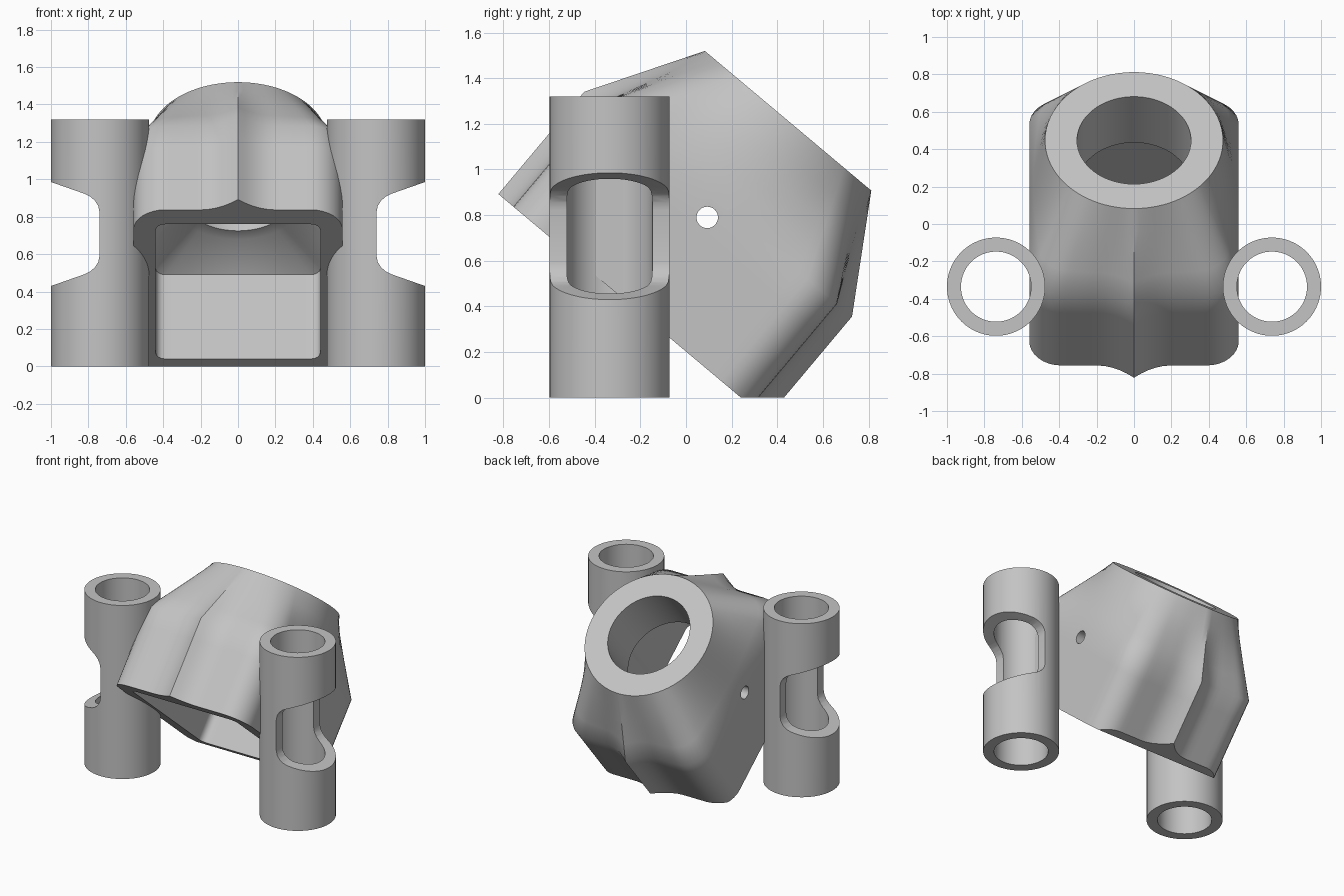
import bpy, bmesh, math
from mathutils import Vector, Matrix

if "Cube" in bpy.data.objects:
    bpy.data.objects.remove(bpy.data.objects["Cube"], do_unlink=True)

grey = bpy.data.materials.new("plain grey")
grey.use_nodes = True
grey.diffuse_color = (0.55, 0.55, 0.55, 1)
grey.node_tree.nodes["Principled BSDF"].inputs["Base Color"].default_value = grey.diffuse_color


def loft(name, rings, matrix=Matrix(), closed=False):
    """Skin matching rings of points; cap the ends, or join last to first."""
    bm = bmesh.new()
    loops = [[bm.verts.new(p) for p in ring] for ring in rings]
    pairs = list(zip(loops, loops[1:]))
    if closed:
        pairs.append((loops[-1], loops[0]))
    else:
        bm.faces.new(loops[0])
        bm.faces.new(loops[-1])
    n = len(loops[0])
    for a, b in pairs:
        for i in range(n):
            j = (i + 1) % n
            bm.faces.new((a[i], a[j], b[j], b[i]))
    bm.transform(matrix)
    bmesh.ops.recalc_face_normals(bm, faces=bm.faces)
    mesh = bpy.data.meshes.new(name)
    bm.to_mesh(mesh)
    bm.free()
    mesh.materials.append(grey)
    obj = bpy.data.objects.new(name, mesh)
    bpy.context.collection.objects.link(obj)
    return obj


def cut(obj, *cutters):
    """Subtract each cutter, then remove it."""
    bpy.ops.object.select_all(action='DESELECT')
    bpy.context.view_layer.objects.active = obj
    obj.select_set(True)
    for cutter in cutters:
        cutter.hide_render = True
        mod = obj.modifiers.new("cut", 'BOOLEAN')
        mod.operation = 'DIFFERENCE'
        mod.solver = 'EXACT'
        mod.object = cutter
        bpy.ops.object.modifier_apply(modifier=mod.name)
        bpy.data.objects.remove(cutter, do_unlink=True)
    bpy.ops.object.shade_smooth_by_angle(angle=math.radians(36))


def circle(r, n=96):
    return [Vector((r * math.cos(2 * math.pi * i / n), r * math.sin(2 * math.pi * i / n), 0))
            for i in range(n)]


def section(hx, hy, r, ridge=0.0, reach=0.2, steps=20, arc=8):
    """Rounded rectangle with a pointed ridge on its two short sides."""
    corners = []
    for k, (sx, sy) in enumerate(((1, 1), (-1, 1), (-1, -1), (1, -1))):
        for i in range(arc + 1):
            a = math.pi / 2 * (k + i / arc)
            corners.append(Vector((sx * (hx - r) + r * math.cos(a),
                                   sy * (hy - r) + r * math.sin(a), 0)))
    points = []
    for i, p in enumerate(corners):
        points.append(p)
        if i % (arc + 1) == arc:
            q = corners[(i + 1) % len(corners)]
            points += [p.lerp(q, s / steps) for s in range(1, steps)]
    for p in points:
        if abs(p.x) < reach and abs(p.y) > hy - r:
            p.y += math.copysign(ridge * (1 - abs(p.x) / reach) ** 2, p.y)
    return points


def at(ring, w):
    return [Vector((p.x, p.y, w)) for p in ring]


def rounded(ring, r):
    return [p.normalized() * r for p in ring]


def blend(a, b, steps):
    """Rings running straight from ring a up to, but not including, ring b."""
    return [[p.lerp(q, s / steps) for p, q in zip(a, b)] for s in range(steps)]


# Socket body: ridged box that narrows to a round collar, tilted backward
tilt = Matrix.Translation((0, -0.335, 0.281)) @ Matrix.Rotation(math.radians(-40), 4, 'X')
outer = section(0.56, 0.68, 0.17, ridge=0.086)
mouth, shoulder = at(outer, 0.155), at(outer, 0.74)
collar = at(rounded(outer, 0.476), 1.217)
body = loft("socket_body", blend(mouth, shoulder, 4) + blend(shoulder, collar, 4) + [collar], tilt)

# Hollow: box-shaped cavity, short taper, ledge and round bore
inner = section(0.44, 0.56, 0.05, arc=4)
seat, bore = rounded(inner, 0.375), rounded(inner, 0.305)
hollow = loft("hollow_cutter", [at(inner, 0.05), at(inner, 0.743), at(seat, 0.835),
                                at(bore, 0.835), at(bore, 1.3)], tilt)

# Cross pin hole and flat foot
pin_axis = Matrix.Translation((0, 0.093, 0.79)) @ Matrix.Rotation(math.pi / 2, 4, 'Y')
pin = loft("pin_cutter", [at(circle(0.047, 32), -1), at(circle(0.047, 32), 1)], pin_axis)
square = [Vector((x, y, 0)) for x, y in ((-2, -2), (2, -2), (2, 2), (-2, 2))]
ground = loft("foot_cutter", [at(square, -1), at(square, 0)])
cut(body, hollow, pin, ground)

# Side tubes, each with an outward-facing window
upper = ((1.1, 0.313), (0.82, 0.215), (0.79, 0.2), (0.765, 0.178), (0.747, 0.15), (0.74, 0.115))
profile = list(upper) + [(x, -z) for x, z in reversed(upper)]
for side, label in ((1, "left"), (-1, "right")):
    wall = [at(circle(r), z) for r, z in ((0.2625, 0), (0.2625, 1.32), (0.1875, 1.32), (0.1875, 0))]
    tube = loft(label + "_tube", wall, Matrix.Translation((side * 0.7375, -0.335, 0)), closed=True)
    window = loft("window_cutter",
                  [[Vector((side * x, y, 0.7075 + z)) for x, z in profile] for y in (-1, 0.3)])
    cut(tube, window)
